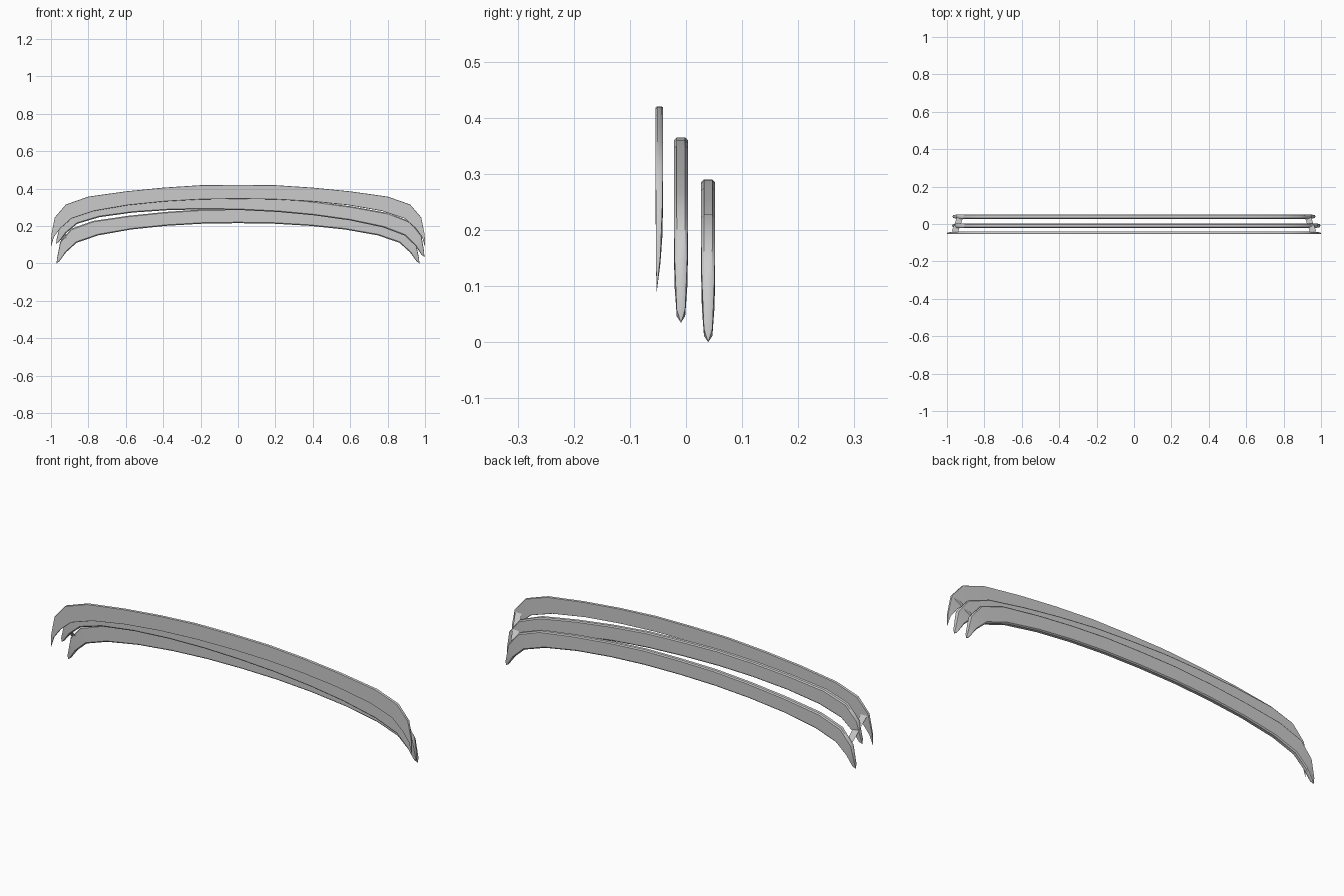
import bpy, bmesh

if "Cube" in bpy.data.objects:
    bpy.data.objects.remove(bpy.data.objects["Cube"])

# half outline of a slat: outer x, outer z, inner x, inner z, thickness factor
HALF = [(0, .420, 0, .345, 1), (.2, .418, .2, .342, 1), (.4, .405, .395, .331, 1),
        (.6, .385, .59, .311, 1), (.8, .357, .77, .280, 1), (.92, .315, .89, .240, 1),
        (.98, .245, .95, .187, .9), (.998, .155, .985, .14, .6)]
STATIONS = [(-a, b, -c, d, t) for a, b, c, d, t in HALF[:0:-1]] + HALF


def smooth(ob):
    bpy.ops.object.select_all(action='DESELECT')
    ob.select_set(True)
    bpy.context.view_layer.objects.active = ob
    bpy.ops.object.shade_smooth_by_angle(angle=0.6)


def new_object(name, bm):
    bmesh.ops.recalc_face_normals(bm, faces=bm.faces[:])
    me = bpy.data.meshes.new(name)
    bm.to_mesh(me)
    bm.free()
    ob = bpy.data.objects.new(name, me)
    bpy.context.collection.objects.link(ob)
    return ob


def slat(name, y, thick, sx, drop, tip_z, tip_y=0, shift=0, tilt=0, edge=.07):
    """Curved band with softened edges, ending in pointed tips."""
    bm = bmesh.new()
    rings = []
    h = thick / 2
    # octagonal section: (side offset, position from inner to outer edge)
    section = [(-.6, 0), (.6, 0), (1, edge), (1, 1 - edge),
               (.6, 1), (-.6, 1), (-1, 1 - edge), (-1, edge)]
    for xo, zo, xi, zi, t in STATIONS:
        rings.append([bm.verts.new((sx * (xi + (xo - xi) * k),
                                    s * h * t + tip_y * (1 - t),
                                    zi + (zo - zi) * k - drop)) for s, k in section])
    for a, b in zip(rings, rings[1:]):
        for i in range(8):
            j = (i + 1) % 8
            bm.faces.new((a[i], a[j], b[j], b[i]))
    for ring, side in ((rings[0], -1), (rings[-1], 1)):
        tip = bm.verts.new((side * sx, tip_y, tip_z))
        for i in range(8):
            bm.faces.new((ring[i], ring[(i + 1) % 8], tip))
    ob = new_object(name, bm)
    ob.location = (shift, y, .07 if tilt else 0)
    ob.rotation_euler.y = tilt
    smooth(ob)
    return ob


# three staggered slats, the middle one slightly tilted
slat("front_slat", -.0475, .013, 1.0, 0, .087, tip_y=-.005, edge=.02)
slat("middle_slat", -.009, .025, .985, .13, 0, shift=.012, tilt=.036)
slat("back_slat", .0395, .025, .97, .13, 0)

# thin connecting strips at both ends
for name, s in (("left_link", -1), ("right_link", 1)):
    bm = bmesh.new()
    pts = [(.975, -.041, .235), (.94, -.041, .235), (.912, .04, .115), (.945, .04, .115)]
    bm.faces.new([bm.verts.new((s * x, y, z)) for x, y, z in pts])
    new_object(name, bm)
